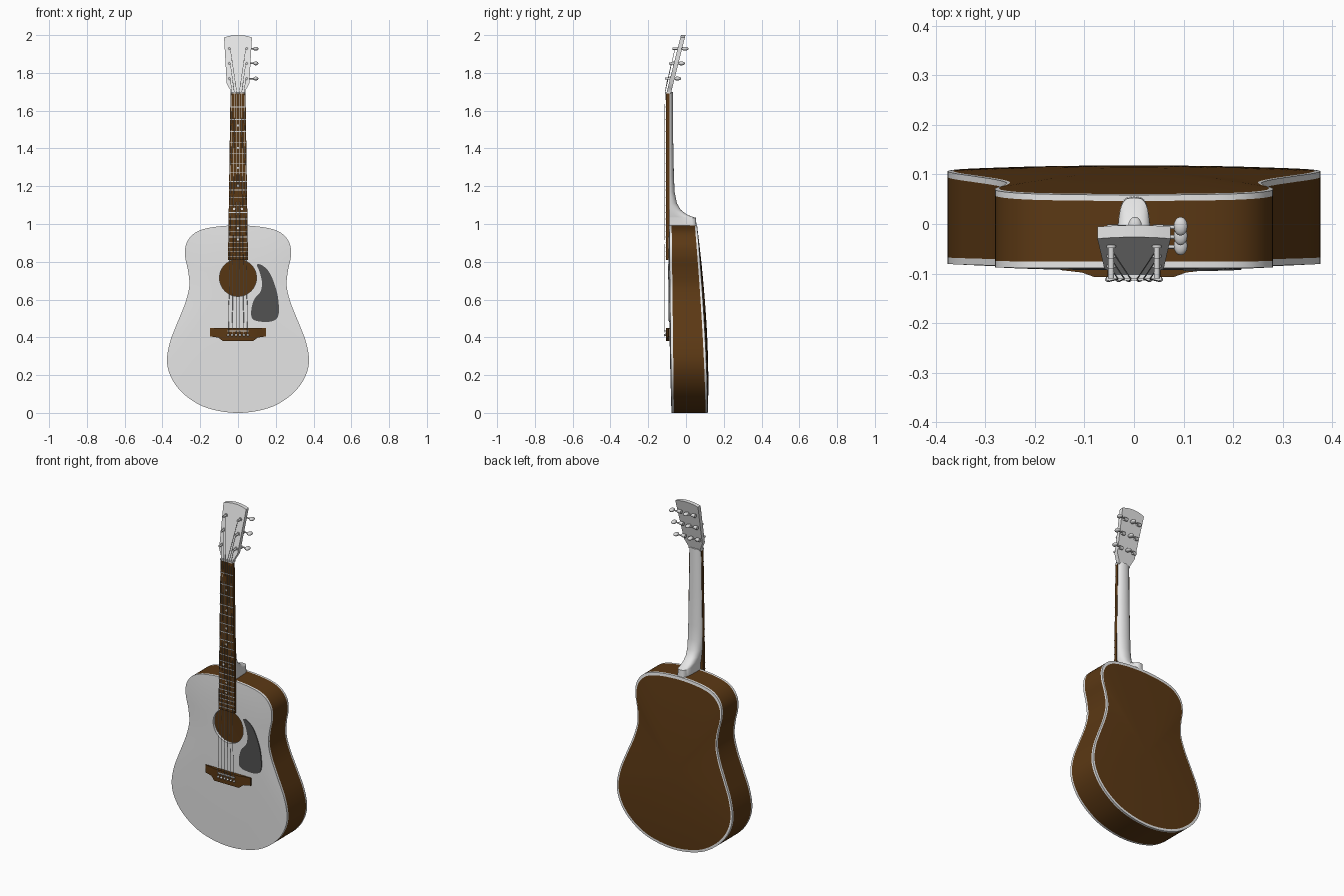
import bpy, bmesh, math
from mathutils import Vector, Matrix

if "Cube" in bpy.data.objects:
    bpy.data.objects.remove(bpy.data.objects["Cube"])

def material(name, rgb):
    m = bpy.data.materials.new(name)
    m.diffuse_color = (*rgb, 1)
    m.use_nodes = True
    m.node_tree.nodes["Principled BSDF"].inputs["Base Color"].default_value = m.diffuse_color
    return m

WHITE = material("pale_finish", (0.8, 0.8, 0.8))
BROWN = material("dark_brown_wood", (0.105, 0.04, 0.007))
GREY = material("charcoal_plate", (0.085, 0.085, 0.085))
METAL = material("metal", (0.7, 0.7, 0.7))

def loft(bm, rings, bands=None, caps=True):
    """Skin a list of equal-length closed rings; bands gives a material index per gap."""
    vs = [[bm.verts.new(p) for p in r] for r in rings]
    n = len(vs[0])
    for k in range(len(vs) - 1):
        for i in range(n):
            j = (i + 1) % n
            f = bm.faces.new((vs[k][i], vs[k][j], vs[k + 1][j], vs[k + 1][i]))
            f.material_index = bands[k] if bands else 0
    if caps:
        bm.faces.new(vs[0])
        bm.faces.new(vs[-1])
    return vs

def tube(bm, p0, p1, r, n=12):
    p0, p1 = Vector(p0), Vector(p1)
    q = (p1 - p0).to_track_quat('Z', 'Y')
    circle = [q @ Vector((r * math.cos(a), r * math.sin(a), 0))
              for a in (2 * math.pi * i / n for i in range(n))]
    loft(bm, [[p + c for c in circle] for p in (p0, p1)])

def box(bm, x0, x1, y0, y1, z0, z1):
    loft(bm, [[(x0, y0, z), (x1, y0, z), (x1, y1, z), (x0, y1, z)] for z in (z0, z1)])

def ball(bm, c, s):
    bmesh.ops.create_uvsphere(bm, u_segments=16, v_segments=10, radius=1,
                              matrix=Matrix.Translation(c) @ Matrix.Diagonal((*s, 1)))

def finish(name, bm, *mats, angle=35):
    bmesh.ops.recalc_face_normals(bm, faces=bm.faces)
    me = bpy.data.meshes.new(name)
    bm.to_mesh(me)
    bm.free()
    for m in mats:
        me.materials.append(m)
    ob = bpy.data.objects.new(name, me)
    bpy.context.collection.objects.link(ob)
    bpy.ops.object.select_all(action='DESELECT')
    ob.select_set(True)
    bpy.context.view_layer.objects.active = ob
    bpy.ops.object.shade_smooth_by_angle(angle=math.radians(angle))
    return ob

def smooth_loop(pts, steps):
    """Closed Catmull-Rom curve through 2D points."""
    out, n = [], len(pts)
    for i in range(n):
        a, b, c, d = (Vector(pts[(i + k) % n]) for k in (-1, 0, 1, 2))
        for s in range(steps):
            t = s / steps
            out.append(0.5 * (2 * b + (c - a) * t + (2 * a - 5 * b + 4 * c - d) * t * t
                              + (3 * b - a - 3 * c + d) * t ** 3))
    return out

# Body: front with sound hole, bound sides, arched back
half = [(0, 0), (.11, .012), (.21, .046), (.30, .112), (.355, .19), (.376, .275), (.36, .375),
        (.32, .48), (.28, .58), (.258, .67), (.264, .75), (.28, .83), (.272, .90),
        (.225, .955), (.14, .982), (0, .993)]
outline = smooth_loop(half + [(-x, z) for x, z in reversed(half[1:-1])], 5)
HOLE, RADIUS, MID = Vector((0, .715)), .098, Vector((0, .45))
front_y = lambda z: -.077 - .012 * z
back_y = lambda z: .115 - .057 * max(z, 0) ** 1.5
hole = [HOLE + (p - HOLE).normalized() * RADIUS for p in outline]

rings = [[(p.x, front_y(p.y) + .010, p.y) for p in hole]]
bands = [0]
for t in (0, .25, .5, .75, 1):
    ring = [h.lerp(p, t) for h, p in zip(hole, outline)]
    rings.append([(p.x, front_y(p.y) - .006 * (1 - t * t), p.y) for p in ring])
    bands.append(0)
rings.append([(p.x, front_y(p.y) + .013, p.y) for p in outline])
rings.append([(p.x, back_y(p.y) - .012, p.y) for p in outline])
bands += [1, 0]
for t in (1, .97, .8, .6, .4, .2, .02):
    ring = [MID.lerp(p, t) for p in outline]
    rings.append([(p.x, back_y(p.y) + .012 * (1 - t * t), p.y) for p in ring])
    bands.append(0 if t == 1 else 1)
bm = bmesh.new()
vs = loft(bm, rings, bands, caps=False)
bm.faces.new(vs[-1]).material_index = 1
finish("body", bm, WHITE, BROWN)

# Pickguard
guard = smooth_loop([(.10, .785), (.13, .78), (.17, .737), (.206, .64), (.217, .546), (.206, .50),
                     (.17, .483), (.12, .483), (.077, .497), (.07, .54), (.085, .60),
                     (.118, .64), (.127, .69), (.115, .745)], 4)
bm = bmesh.new()
loft(bm, [[(p.x, -.0855 - .012 * p.y + d, p.y) for p in guard] for d in (0, .006)])
finish("pickguard", bm, GREY)

# Bridge, thin at the wing ends
bm = bmesh.new()
wings = [(.148, -.093, .405), (.105, -.098, .399), (.08, -.107, .38)]
stations = [(-x, y, z) for x, y, z in wings] + wings[::-1]
loft(bm, [[(x, y, z), (x, y, .45), (x, -.08, .45), (x, -.08, z)] for x, y, z in stations])
finish("bridge", bm, BROWN)

bm = bmesh.new()
box(bm, -.055, .055, -.114, -.10, .430, .437)
finish("saddle", bm, WHITE)

# Neck and heel: half-oval sections (z, half width, back y, squareness)
bm = bmesh.new()
rings = []
for z, w, by, e in [(1.70, .038, -.070, 1), (1.45, .042, -.068, 1), (1.25, .046, -.064, 1),
                    (1.17, .047, -.060, 1), (1.11, .045, -.048, .9), (1.075, .041, -.028, .8),
                    (1.05, .038, .005, .7), (1.038, .035, .035, .6), (1.033, .034, .053, .55),
                    (.975, .034, .056, .55)]:
    ring = []
    for i in range(17):
        a = math.pi * i / 16
        c, s = math.cos(a), max(math.sin(a), 0)
        ring.append((w * math.copysign(abs(c) ** e, c), -.093 + (by + .093) * s ** e, z))
    rings.append(ring)
loft(bm, rings)
finish("neck", bm, WHITE)

# Fingerboard, frets and position dots
NUT, SCALE = 1.69, 1.257
board_w = lambda z: .040 + .013 * (NUT - z) / .88
fret_z = lambda n: NUT - SCALE * (1 - 2 ** (-n / 12))
bm = bmesh.new()
loft(bm, [[(-w, -.106, z), (w, -.106, z), (w, -.088, z), (-w, -.088, z)]
          for z, w in ((.81, board_w(.81)), (NUT, board_w(NUT)))])
finish("fingerboard", bm, BROWN)

bm = bmesh.new()
for n in range(1, 21):
    z, w = fret_z(n), board_w(fret_z(n))
    box(bm, -w, w, -.1085, -.105, z - .002, z + .002)
finish("frets", bm, METAL)

bm = bmesh.new()
for n in (3, 5, 7, 9, 12, 15, 17):
    z = (fret_z(n) + fret_z(n - 1)) / 2
    for x in ((-.02, .02) if n == 12 else (0,)):
        tube(bm, (x, -.1068, z), (x, -.104, z), .006)
finish("position_dots", bm, WHITE)

bm = bmesh.new()
box(bm, -.040, .040, -.110, -.088, NUT, NUT + .01)
finish("nut", bm, WHITE)

# Headstock, leaning back
head_y = lambda z: -.104 + .25 * (z - 1.69)
bm = bmesh.new()
loft(bm, [[(-w, head_y(z), z), (w, head_y(z), z), (w, head_y(z) + .024, z), (-w, head_y(z) + .024, z)]
          for z, w in ((1.69, .038), (1.705, .039), (1.72, .047), (1.745, .060),
                       (1.87, .067), (1.988, .074), (1.996, .045), (2.0, .015))])
finish("headstock", bm, WHITE, angle=25)

# Tuners: every knob points to +x, on both rows
PEGS = (1.77, 1.85, 1.928)
bm = bmesh.new()
for side in (-.046, .046):
    for z in PEGS:
        y = head_y(z)
        tube(bm, (side, y - .026, z), (side, y + .03, z), .006)
        tube(bm, (side, y - .004, z), (side, y + .002, z), .010)
        tube(bm, (side - .008, y + .033, z), (side + .014, y + .033, z), .010)
        tube(bm, (side, y + .038, z), (side + .045, y + .038, z), .004)
        ball(bm, (side + .048, y + .040, z), (.014, .019, .010))
finish("tuners", bm, METAL)

# Strings and bridge pins
bm = bmesh.new()
pins = bmesh.new()
for i in range(6):
    k = (i - 2.5) / 2.5
    row = i if i < 3 else 5 - i
    zp = PEGS[row]
    path = [(.050 * k, -.106, .415), (.050 * k, -.1155, .434), (.032 * k, -.111, NUT + .005),
            (math.copysign(.041, k), head_y(zp) - .014, zp)]
    for a, b in zip(path, path[1:]):
        tube(bm, a, b, .0013, 6)
    tube(pins, (.052 * k, -.100, .412), (.052 * k, -.110, .412), .005)
    ball(pins, (.052 * k, -.112, .412), (.0065, .005, .0065))
finish("strings", bm, METAL)
finish("bridge_pins", pins, WHITE)
